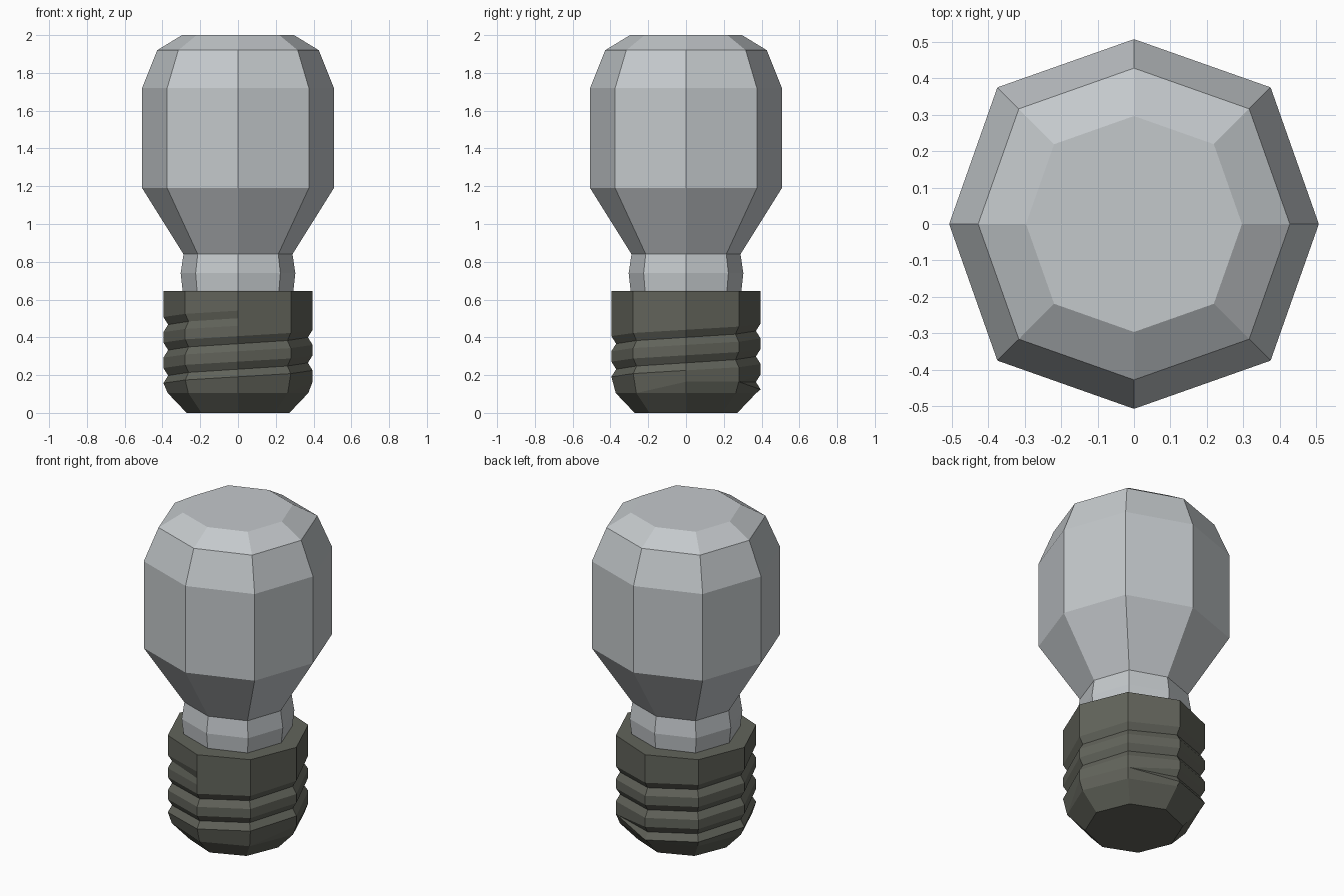
import bpy, bmesh, math

if "Cube" in bpy.data.objects:
    bpy.data.objects.remove(bpy.data.objects["Cube"])

N = 8  # sides of every ring


def material(name, rgb):
    m = bpy.data.materials.new(name)
    m.diffuse_color = (*rgb, 1)
    m.use_nodes = True
    m.node_tree.nodes["Principled BSDF"].inputs["Base Color"].default_value = m.diffuse_color
    return m


glass = material("pale grey glass", (0.55, 0.58, 0.60))
metal = material("dark olive metal", (0.122, 0.127, 0.104))


def skin(name, rings, mat):
    """Bridge a stack of rings (bottom to top) and cap both ends."""
    bm = bmesh.new()
    vs = [[bm.verts.new(p) for p in ring] for ring in rings]
    for a, b in zip(vs, vs[1:]):
        for j in range(N):
            k = (j + 1) % N
            bm.faces.new((a[j], a[k], b[k], b[j]))
    bm.faces.new(vs[0][::-1])
    bm.faces.new(vs[-1])
    bmesh.ops.remove_doubles(bm, verts=bm.verts, dist=1e-4)
    bmesh.ops.recalc_face_normals(bm, faces=bm.faces)
    me = bpy.data.meshes.new(name)
    bm.to_mesh(me)
    bm.free()
    me.materials.append(mat)
    ob = bpy.data.objects.new(name, me)
    bpy.context.collection.objects.link(ob)


def polar(r, j, z):
    a = j * math.tau / N
    return (r * math.cos(a), r * math.sin(a), z)


# Glass bulb with pinched neck; diagonal corners sit slightly further out
bulb = [(0.285, 0.60), (0.295, 0.65), (0.305, 0.74), (0.29, 0.84), (0.51, 1.19),
        (0.51, 1.72), (0.43, 1.92), (0.298, 2.0)]
skin("glass_bulb", [[polar(r * (1.04 if j % 2 else 0.995), j, z) for j in range(N)]
                    for r, z in bulb], glass)

# Screw base: each corner column has grooves that climb with the angle
PITCH, OUT, IN, HALF = 0.135, 0.395, 0.37, 0.04


def column(j):
    pts = [(0.272, 0.0), (0.372, 0.105)]
    for i in range(4):
        v = 0.13 + PITCH * (i + j / N)          # groove centre height
        if i == 0 and v < 0.16:                 # groove runs out at the bottom
            pts += [(OUT, 0.165)] * 3
            continue
        r = IN if v < 0.49 else OUT             # groove runs out at the top
        pts += [(OUT, v - HALF), (r, v), (OUT, v + HALF)]
    pts.append((OUT, 0.645))
    pts = [(r, min(z, 0.645)) for r, z in pts]
    return [polar(r, j, z) for r, z in pts]


cols = [column(j) for j in range(N)]
ROWS = len(cols[0])
bm = bmesh.new()
vc = [[bm.verts.new(p) for p in c] for c in cols]


def quad(*v):
    bm.faces.new(v)


for j in range(N - 1):
    for i in range(ROWS - 1):
        quad(vc[j][i], vc[j + 1][i], vc[j + 1][i + 1], vc[j][i + 1])
# seam: the last column joins the first one thread higher
a, b = vc[N - 1], vc[0]
quad(a[0], b[0], b[1], a[1])
for i in range(1, ROWS - 4):
    quad(a[i], b[i + 3], b[i + 4], a[i + 1])
bm.faces.new([a[1]] + b[1:5][::1])              # lower run-out of the thread
for i in range(ROWS - 4, ROWS - 1):             # upper run-out
    bm.faces.new((a[i], b[-1], a[i + 1]))
bm.faces.new([c[0] for c in vc][::-1])
bm.faces.new([c[-1] for c in vc])
bmesh.ops.remove_doubles(bm, verts=bm.verts, dist=1e-4)
bmesh.ops.dissolve_degenerate(bm, edges=bm.edges, dist=1e-4)
bmesh.ops.recalc_face_normals(bm, faces=bm.faces)
me = bpy.data.meshes.new("screw_base")
bm.to_mesh(me)
bm.free()
me.materials.append(metal)
bpy.context.collection.objects.link(bpy.data.objects.new("screw_base", me))
